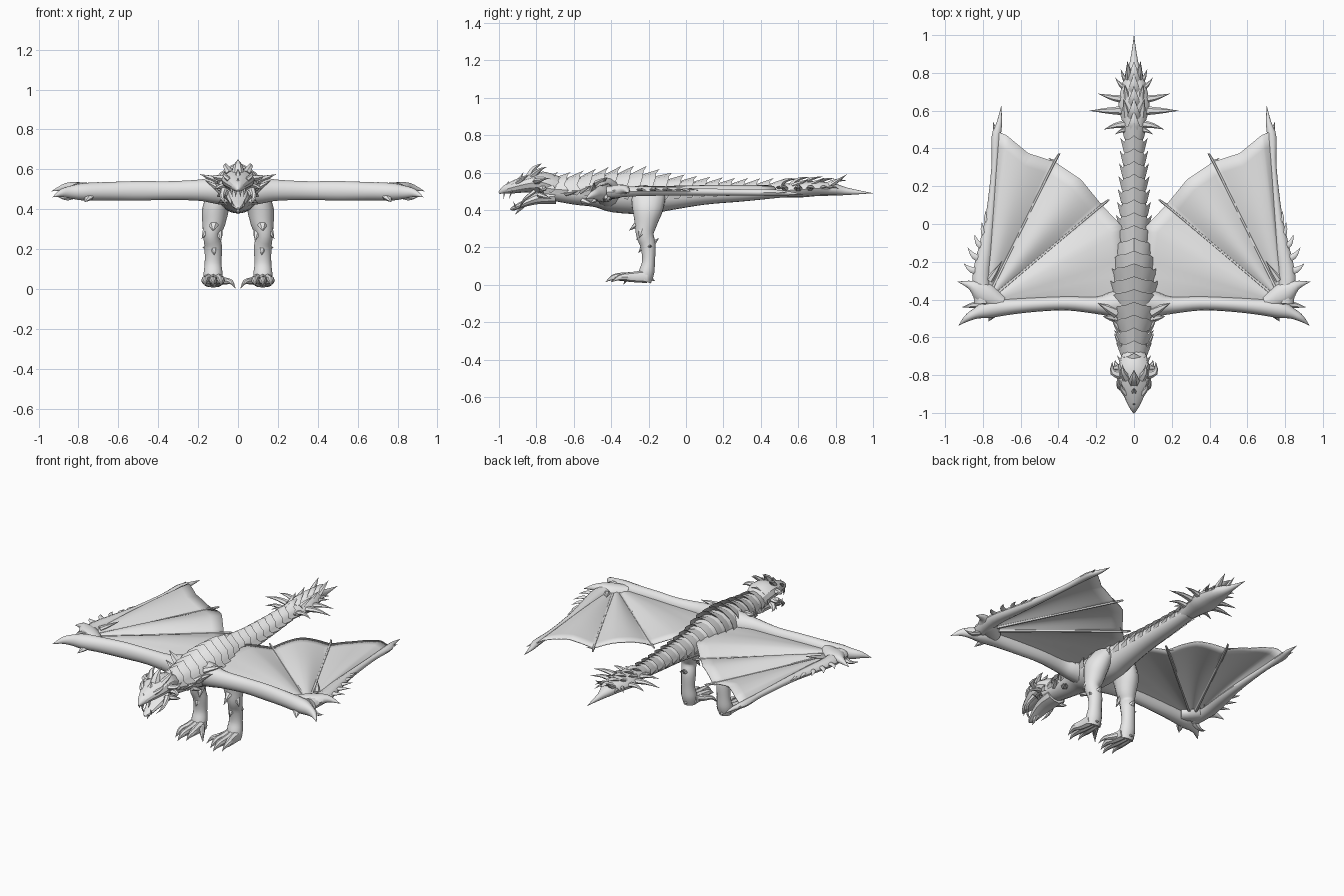
import bpy, bmesh, math
from mathutils import Vector

mat = bpy.data.materials.new("stone grey")
mat.diffuse_color = (0.8, 0.8, 0.8, 1)


def finish(name, bm, mirror=False, thick=0, angle=42):
    bmesh.ops.recalc_face_normals(bm, faces=bm.faces)
    for f in bm.faces:
        f.smooth = True
    for e in bm.edges:
        e.smooth = e.calc_face_angle(0) < math.radians(angle)
    me = bpy.data.meshes.new(name)
    bm.to_mesh(me)
    bm.free()
    me.materials.append(mat)
    ob = bpy.data.objects.new(name, me)
    bpy.context.collection.objects.link(ob)
    if thick:
        m = ob.modifiers.new("thickness", 'SOLIDIFY')
        m.thickness, m.offset = thick, 0
    if mirror:
        m = ob.modifiers.new("mirror", 'MIRROR')
        m.use_mirror_merge = False
    return ob


def smooth_path(pts, sub):
    # Catmull-Rom through positions and radii
    out = []
    for i in range(len(pts) - 1):
        a, b, c, d = (pts[max(0, min(len(pts) - 1, k))] for k in range(i - 1, i + 3))
        for s in range(sub):
            t = s / sub
            out.append([0.5 * (2*q + (r-p)*t + (2*p-5*q+4*r-w)*t*t + (3*q-p-3*r+w)*t**3)
                        for p, q, r, w in zip(a, b, c, d)])
    return out + [list(pts[-1])]


def tube(bm, pts, n=12, sub=4, up=(0, 0, 1)):
    # points are x, y, z, side radius, up radius
    path = smooth_path([p if len(p) == 5 else (*p, p[3]) for p in pts], sub)
    rings = []
    for i, p in enumerate(path):
        a, b = path[max(0, i-1)], path[min(len(path)-1, i+1)]
        t = (Vector(b[:3]) - Vector(a[:3])).normalized()
        s = t.cross(Vector(up)).normalized()
        u = s.cross(t)
        rings.append([bm.verts.new(Vector(p[:3])
                      + s * max(p[3], .0006) * math.cos(k * math.tau / n)
                      + u * max(p[4], .0006) * math.sin(k * math.tau / n)) for k in range(n)])
    for r, q in zip(rings, rings[1:]):
        for k in range(n):
            bm.faces.new((r[k], r[(k+1) % n], q[(k+1) % n], q[k]))
    bm.faces.new(rings[0])
    bm.faces.new(rings[-1])


def spike(bm, base, tip, r, bend=(0, 0, 0), flat=0.7, n=6):
    a, b = Vector(base), Vector(tip)
    m = (a + b) / 2 + Vector(bend)
    up = (0, 0, 1) if abs((b-a).normalized().z) < .9 else (0, 1, 0)
    tube(bm, [(*a, r, r*flat), (*m, r*.62, r*.62*flat), (*b, 0, 0)], n, 3, up)


# Body, neck and tail: y, centre z, half width, half height
spine = [(-.76, .515, .06, .055), (-.6, .50, .072, .07), (-.48, .50, .095, .085),
         (-.38, .49, .11, .103), (-.2, .483, .10, .105), (-.08, .48, .08, .08),
         (.1, .487, .065, .058), (.3, .492, .055, .046), (.5, .502, .045, .036)]
bm = bmesh.new()
tube(bm, [(0, *s) for s in spine], 20, 4)
finish("body", bm)


def section(y):
    for a, b in zip(spine, spine[1:]):
        if y <= b[0]:
            t = (y - a[0]) / (b[0] - a[0])
            return [p + (q - p) * t for p, q in zip(a[1:], b[1:])]
    return spine[-1][1:]


# Overlapping pointed saddle scales along the back
bm = bmesh.new()
angles = [math.radians(a) for a in (-105, -88, -65, -45, -22, 0, 22, 45, 65, 88, 105)]
count = 19
for i in range(count):
    y0 = -.77 + 1.22 * i / (count - 1)
    big = 1 + .45 * math.exp(-((y0 + .33) / .2) ** 2)
    rows = [[], [], []]
    for j, a in enumerate(angles):
        mid = max(0, 1 - abs(a) / .75)
        edge = 1 if j in (1, 9) else (.55 if j in (3, 7) else 0)
        for row, (dy, lift) in enumerate(((0, .003), (.052 + .034*mid + .022*edge,
                                          (.009 + .024*mid + .016*edge) * big), (.035, -.004))):
            y = y0 + dy
            zc, rx, rz = section(y)
            rows[row].append(bm.verts.new(((rx + lift) * math.sin(a), y,
                                           zc + (rz + lift) * math.cos(a))))
    for r, q in zip(rows, rows[1:]):
        for j in range(len(angles) - 1):
            bm.faces.new((r[j], r[j+1], q[j+1], q[j]))
finish("back_scales", bm, angle=30)

# Tail club with its long point
bm = bmesh.new()
tube(bm, [(0, .44, .50, .042, .032), (0, .54, .505, .062, .037), (0, .62, .51, .082, .042),
          (0, .70, .515, .072, .04), (0, .79, .51, .048, .033), (0, .86, .50, .022, .02),
          (0, 1.0, .49, 0, 0)], 12, 3)
for k in range(5):
    y = .50 + .065 * k
    spike(bm, (0, y, .535), (0, y + .1, .567 + .012 * math.sin(k)), .038, (0, -.01, .01), .45)
finish("tail_club", bm)

bm = bmesh.new()
for x, y0, y1, r in ((.16, .53, .50, .022), (.235, .60, .60, .026), (.19, .66, .69, .024),
                     (.10, .72, .775, .018), (.07, .76, .82, .016), (.10, .50, .475, .014)):
    spike(bm, (.04, y0, .51), (x, y1, .515), r, (0, (y0 - y1) * .2, .012))
for x, y, z in ((.05, .70, .57), (.055, .62, .565), (.035, .82, .59)):
    spike(bm, (x * .7, y - .05, .53), (x, y + .04, z), .022)
finish("tail_spikes", bm, True)

# Head: upper skull, lower jaw, horns and fangs
bm = bmesh.new()
tube(bm, [(0, -.69, .52, .065, .06), (0, -.77, .548, .085, .058), (0, -.85, .54, .076, .046),
          (0, -.92, .523, .05, .034), (0, -.97, .508, .026, .022), (0, -1.0, .492, .004, .006)], 12, 3)
finish("skull", bm, angle=30)
bm = bmesh.new()
tube(bm, [(0, -.70, .475, .06, .045), (0, -.79, .462, .058, .032), (0, -.86, .437, .044, .02),
          (0, -.92, .41, .022, .013), (0, -.94, .405, .004, .004)], 10, 3)
spike(bm, (0, -.86, .435), (0, -.915, .375), .022)
finish("lower_jaw", bm, angle=30)
bm = bmesh.new()
spike(bm, (0, -.84, .57), (0, -.77, .65), .035, (0, -.01, .01))
spike(bm, (0, -.90, .545), (0, -.87, .60), .022)
spike(bm, (0, -.96, .515), (0, -.95, .555), .014)
finish("head_crest", bm)
bm = bmesh.new()
for base, tip, r, bend in (
        ((.05, -.80, .55), (.115, -.73, .57), .028, (.028, -.02, 0)),
        ((.06, -.77, .52), (.12, -.79, .50), .022, (.01, .02, 0)),
        ((.04, -.82, .58), (.06, -.745, .63), .024, (.01, 0, .01)),
        ((.04, -.90, .545), (.068, -.84, .59), .018, (.012, 0, 0)),
        ((.055, -.78, .48), (.10, -.72, .46), .022, (.015, 0, 0)),
        ((.07, -.81, .50), (.045, -.89, .41), .018, (.022, -.015, 0)),
        ((.03, -.93, .51), (.026, -.945, .46), .009, (.004, 0, 0)),
        ((.012, -.97, .50), (.012, -.975, .46), .007, (0, 0, 0)),
        ((.025, -.91, .415), (.03, -.925, .45), .007, (.004, 0, 0))):
    spike(bm, base, tip, r, bend)
finish("horns_and_fangs", bm, True)

# Wing arm with leading claw, and palm with second claw
bm = bmesh.new()
tube(bm, [(.03, -.41, .495, .075, .085), (.12, -.425, .495, .065, .068), (.2, -.43, .495, .046, .054),
          (.35, -.42, .493, .038, .048), (.5, -.425, .492, .038, .05), (.65, -.437, .49, .042, .047),
          (.77, -.452, .487, .046, .045), (.84, -.475, .485, .028, .032), (.885, -.50, .48, .018, .02),
          (.93, -.538, .46, 0, 0)], 14, 4)
tube(bm, [(.70, -.42, .49, .04, .035), (.79, -.37, .50, .06, .036), (.86, -.325, .51, .026, .022),
          (.935, -.305, .49, 0, 0)], 10, 4)
spike(bm, (.74, -.46, .47), (.77, -.515, .435), .03)
spike(bm, (.80, -.42, .48), (.91, -.44, .465), .024, (0, 0, -.02))
finish("wing_arm", bm, True)

# Outer finger bone and its fin spikes
bm = bmesh.new()
tube(bm, [(.80, -.42, .495, .045, .035), (.81, -.28, .50, .045, .028), (.785, -.12, .50, .036, .024),
          (.76, .05, .498, .024, .02), (.738, .3, .495, .017, .017), (.73, .46, .493, .024, .018),
          (.712, .54, .49, .014, .012), (.703, .625, .485, 0, 0)], 10, 4)
for x, y, x0, y0, r in ((.90, -.21, .80, -.25, .026), (.88, -.125, .79, -.19, .025),
                        (.845, -.055, .78, -.13, .023), (.805, .01, .77, -.07, .02),
                        (.785, .07, .76, 0, .016), (.83, -.15, .79, -.22, .02)):
    spike(bm, (x0, y0, .50), (x, y, .505), r, (.012, -.012, .008), .5)
spike(bm, (.725, .45, .493), (.745, .54, .495), .018)
spike(bm, (.765, -.3, .51), (.70, -.2, .535), .02)
finish("wing_finger", bm, True)

# Wing membrane fanning from the wrist, billowing between ribs
wrist = Vector((.79, -.42, .495))
rim = [Vector((x, y, z)) for x, y, z in (
    (.725, .49, .493), (.675, .47, .493), (.56, .375, .493), (.42, .33, .49), (.28, .235, .49),
    (.17, .1, .49), (.065, -.01, .49), (.04, -.22, .48), (.04, -.43, .49))]
ribs = (0, 3, 5, 8)
bm = bmesh.new()
grid, steps = [], 12
for i in range(49):
    u = i / 6
    k = min(7, int(u))
    edge = rim[k].lerp(rim[k+1], u - k)
    a, b = next((p, q) for p, q in zip(ribs, ribs[1:]) if u <= q)
    bulge = .038 * math.sin(math.pi * (u - a) / (b - a))
    line = []
    for j in range(1, steps + 1):
        p = wrist.lerp(edge, j / steps)
        p.z += bulge * math.sin(min(1, 1.4 * j / steps) * math.pi / 2)
        line.append(bm.verts.new(p))
    grid.append(line)
hub = bm.verts.new(wrist)
for r, q in zip(grid, grid[1:]):
    bm.faces.new((hub, r[0], q[0]))
    for j in range(steps - 1):
        bm.faces.new((r[j], r[j+1], q[j+1], q[j]))
finish("wing_membrane", bm, True, thick=.005)

# Thin ribs ending in small hooks
bm = bmesh.new()
for k, tip in ((3, (.39, .37, .495)), (5, (.13, .125, .495))):
    m = wrist.lerp(rim[k], .5)
    tube(bm, [(*wrist, .012), (*m, .008), (*rim[k], .008), (*tip, 0)], 6, 3)
    spike(bm, rim[k], rim[k] + Vector((.035, .02, .005)), .008)
finish("wing_ribs", bm, True)

# Legs: thigh, shin and ankle
bm = bmesh.new()
tube(bm, [(.075, -.20, .49, .05, .095), (.11, -.205, .41, .066, .085), (.122, -.215, .33, .058, .062),
          (.132, -.22, .27, .043, .048), (.124, -.203, .21, .044, .042), (.125, -.20, .13, .042, .035),
          (.125, -.21, .07, .048, .042), (.125, -.225, .02, .044, .04)], 14, 4, (0, 1, 0))
for base, tip, r in (((.12, -.24, .34), (.125, -.305, .29), .035), ((.15, -.23, .31), (.182, -.25, .25), .028),
                     ((.10, -.23, .30), (.085, -.265, .24), .025), ((.14, -.2, .2), (.178, -.19, .21), .025),
                     ((.12, -.22, .22), (.12, -.255, .17), .026), ((.125, -.18, .22), (.125, -.145, .25), .024)):
    spike(bm, base, tip, r)
finish("legs", bm, True)

# Feet: three toes with claws and a hooked inner claw
bm = bmesh.new()
for x0, x1, y1 in ((.10, .085, -.40), (.125, .125, -.43), (.145, .165, -.395)):
    tube(bm, [(x0, -.21, .045, .03, .035), (x0*.5 + x1*.5, -.29, .042, .024, .027),
              (x1, y1 + .065, .043, .02, .02), (x1, y1 + .03, .035, .011, .012), (x1, y1, .016, 0, 0)], 8, 3)
tube(bm, [(.10, -.23, .05, .025), (.065, -.27, .04, .018), (.035, -.31, .035, .012), (.012, -.335, .001, 0)], 8, 3)
spike(bm, (.125, -.2, .04), (.13, -.165, .02), .02)
finish("feet", bm, True)

# Shoulder and hip thorns
bm = bmesh.new()
for base, tip, r in (((.09, -.47, .54), (.19, -.42, .575), .03), ((.09, -.50, .50), (.165, -.49, .545), .025),
                     ((.07, -.56, .50), (.115, -.51, .53), .024), ((.06, -.64, .49), (.105, -.58, .50), .024),
                     ((.06, -.55, .45), (.10, -.50, .43), .024)):
    spike(bm, base, tip, r)
finish("shoulder_thorns", bm, True)
